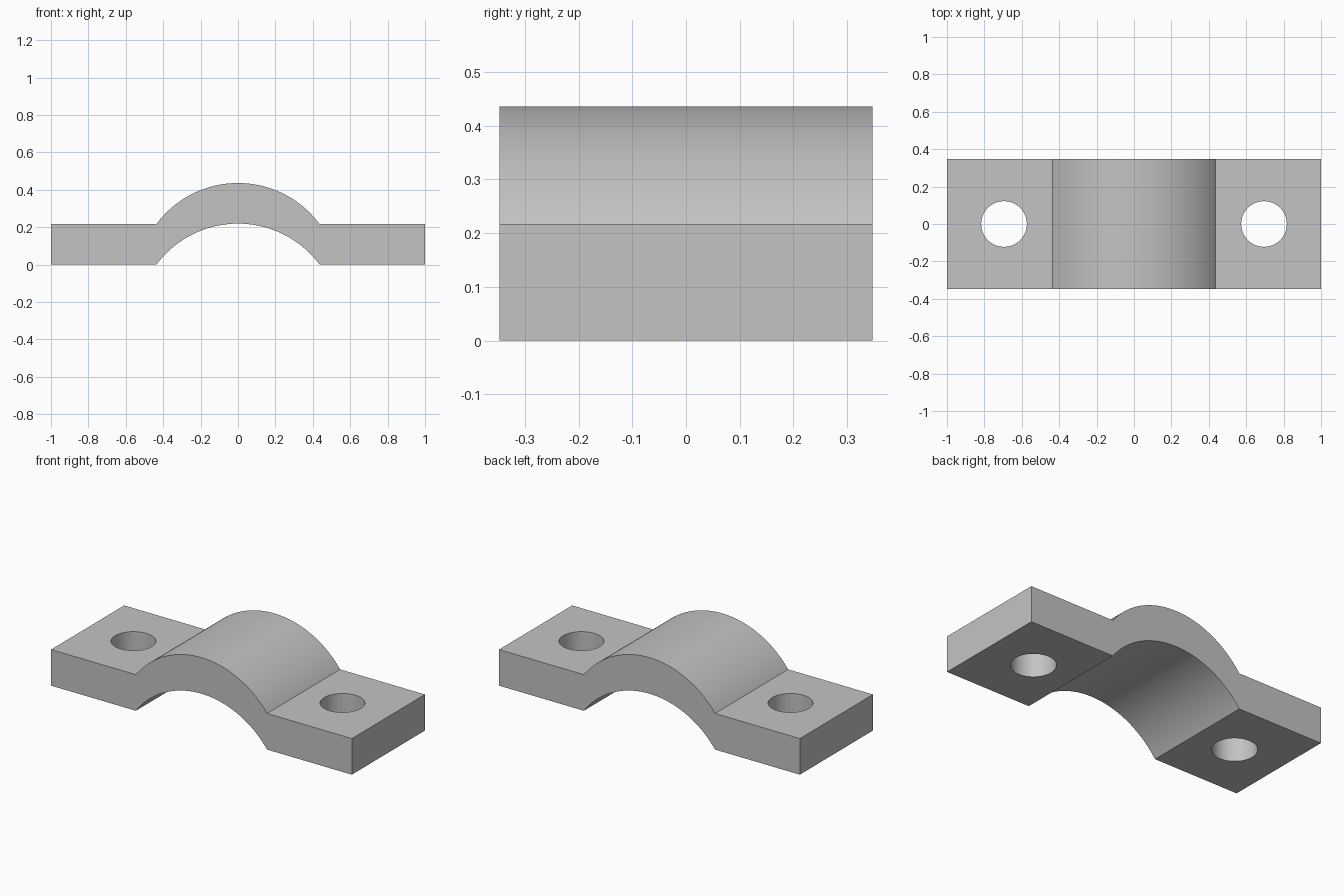
import bpy
import bmesh
from math import asin, sin, cos

default = bpy.data.objects.get("Cube")
if default:
    bpy.data.objects.remove(default, do_unlink=True)

HALF_LENGTH, HALF_DEPTH = 1.0, 0.347
THICKNESS = 0.217
ARCH_HALF, ARCH_RISE = 0.436, 0.219
HOLE_X, HOLE_RADIUS = 0.695, 0.122
SEGMENTS = 64

# Plain grey metal
metal = bpy.data.materials.new("grey metal")
metal.use_nodes = True
grey = (0.55, 0.55, 0.55, 1)
metal.diffuse_color = grey
metal.node_tree.nodes["Principled BSDF"].inputs["Base Color"].default_value = grey


def arch(base):
    """Points of a circular arch from left to right, springing from height base."""
    radius = (ARCH_HALF ** 2 + ARCH_RISE ** 2) / (2 * ARCH_RISE)
    half_angle = asin(ARCH_HALF / radius)
    centre = base + ARCH_RISE - radius
    angles = [half_angle * (2 * i / SEGMENTS - 1) for i in range(SEGMENTS + 1)]
    return [(radius * sin(a), centre + radius * cos(a)) for a in angles]


# Clamp body: side profile of two flat ears and the arch, extruded in depth
profile = [(-HALF_LENGTH, 0), *arch(0), (HALF_LENGTH, 0),
           (HALF_LENGTH, THICKNESS), *reversed(arch(THICKNESS)),
           (-HALF_LENGTH, THICKNESS)]
bm = bmesh.new()
face = bm.faces.new([bm.verts.new((x, -HALF_DEPTH, z)) for x, z in profile])
result = bmesh.ops.extrude_face_region(bm, geom=[face])
moved = [v for v in result["geom"] if isinstance(v, bmesh.types.BMVert)]
bmesh.ops.translate(bm, verts=moved, vec=(0, 2 * HALF_DEPTH, 0))
bmesh.ops.recalc_face_normals(bm, faces=bm.faces[:])
mesh = bpy.data.meshes.new("pipe_clamp")
bm.to_mesh(mesh)
bm.free()
mesh.materials.append(metal)
clamp = bpy.data.objects.new("pipe_clamp", mesh)
bpy.context.collection.objects.link(clamp)

# Bolt holes through both ears
cutters = []
for side, name in ((-1, "right"), (1, "left")):
    bpy.ops.mesh.primitive_cylinder_add(
        vertices=SEGMENTS, radius=HOLE_RADIUS, depth=4 * THICKNESS,
        location=(side * HOLE_X, 0, THICKNESS / 2))
    cutter = bpy.context.object
    cutter.name = name + "_hole_cutter"
    cutter.hide_render = True
    cutter.data.materials.append(metal)
    cutters.append(cutter)
    hole = clamp.modifiers.new(name + "_hole", "BOOLEAN")
    hole.operation = "DIFFERENCE"
    hole.solver = "EXACT"
    hole.object = cutter

# Apply the cuts, then smooth the curved surfaces
bpy.ops.object.select_all(action="DESELECT")
clamp.select_set(True)
bpy.context.view_layer.objects.active = clamp
for modifier in list(clamp.modifiers):
    bpy.ops.object.modifier_apply(modifier=modifier.name)
for cutter in cutters:
    bpy.data.objects.remove(cutter, do_unlink=True)
bpy.ops.object.shade_smooth_by_angle()
